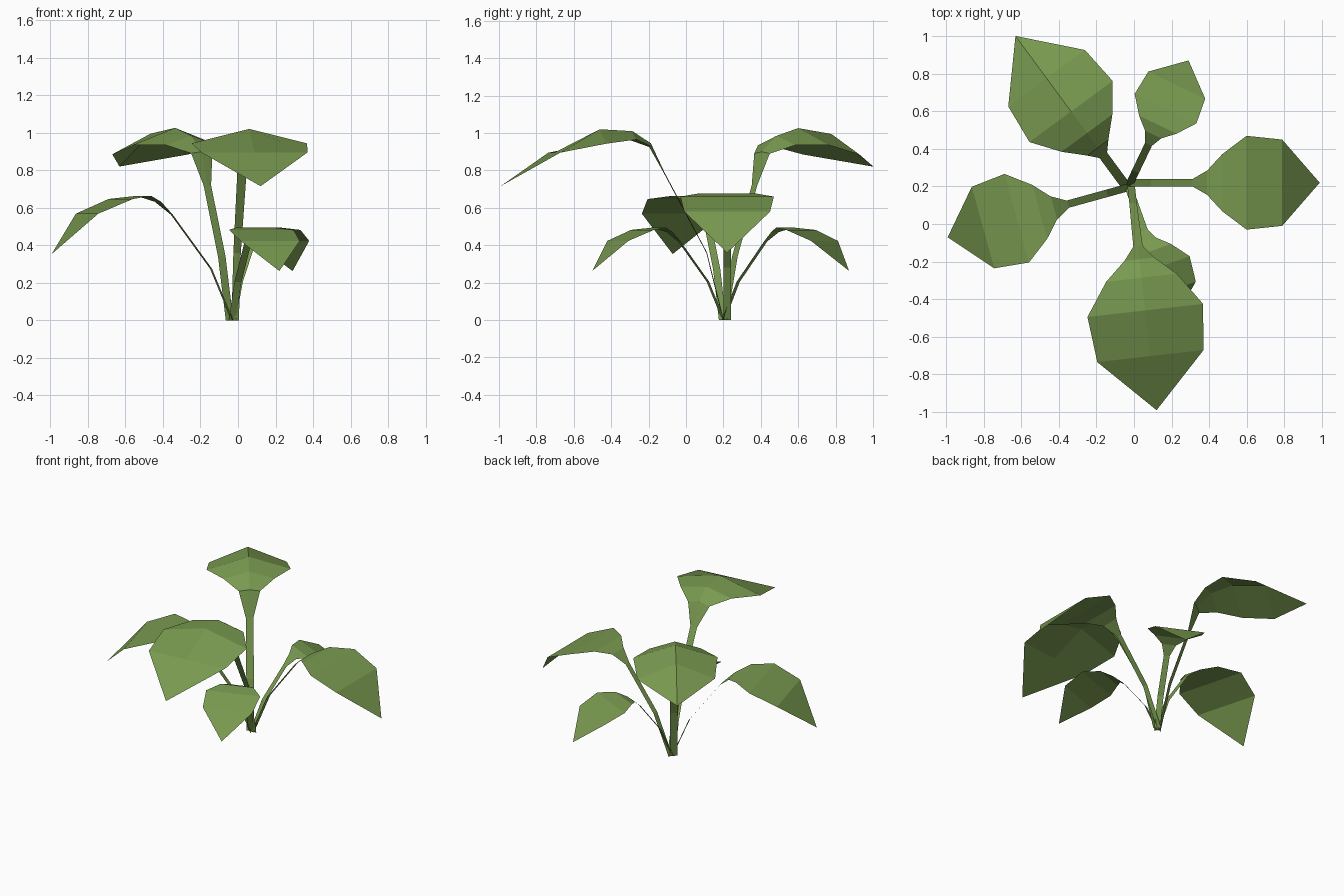
import bpy, bmesh, math

if "Cube" in bpy.data.objects:
    bpy.data.objects.remove(bpy.data.objects["Cube"])

green = bpy.data.materials.new("leaf green")
green.diffuse_color = (0.19, 0.32, 0.08, 1)
green.use_nodes = True
green.node_tree.nodes["Principled BSDF"].inputs["Base Color"].default_value = green.diffuse_color

# Leaf rows: (distance from root, height of midrib, half width, drop of edges)
FLAT = [(0, 0, .02, 0), (.12, .28, .02, 0), (.342, .575, .02, 0), (.42, .645, .065, 0),
        (.50, .677, .152, 0), (.63, .66, .25, 0), (.82, .58, .23, 0), (1.02, .36, 0, 0)]
FRONT = [(0, 0, .02, 0), (.09, .36, .02, 0), (.32, .79, .025, 0), (.39, .945, .08, .02),
         (.49, 1.01, .19, .045), (.665, 1.02, .31, .077), (.91, .895, .285, 0), (1.2, .715, 0, 0)]
BACK = [(0, 0, .025, 0), (.07, .34, .025, 0), (.20, .72, .025, 0), (.25, .90, .07, .01),
        (.347, .985, .168, .05), (.49, 1.026, .275, .09), (.71, .995, .254, .11), (.99, .82, 0, 0)]


def leaf(name, rows, root, tip, scale=1.0):
    """Bent sheet of stalk and blade running from root towards tip."""
    dx, dy = tip[0] - root[0], tip[1] - root[1]
    n = math.hypot(dx, dy)
    dx, dy = dx / n, dy / n
    bm = bmesh.new()
    prev = None
    for r, z, w, drop in rows:
        r, z, w, drop = r * scale, z * scale, w * (scale if w > .03 else 1), drop * scale
        sides = (-1, 0, 1) if w else (0,)
        cur = [bm.verts.new((root[0] + dx * r - dy * w * s,
                             root[1] + dy * r + dx * w * s,
                             z - drop * abs(s))) for s in sides]
        if prev:
            for i in range(2):
                if w:
                    bm.faces.new((prev[i], cur[i], cur[i + 1], prev[i + 1]))
                else:
                    bm.faces.new((prev[i], cur[0], prev[i + 1]))
        prev = cur
    bm.normal_update()
    # Upper side of the blade faces up
    if sum(f.normal.z * f.calc_area() for f in bm.faces) < 0:
        bmesh.ops.reverse_faces(bm, faces=bm.faces[:])
    me = bpy.data.meshes.new(name)
    bm.to_mesh(me)
    bm.free()
    me.materials.append(green)
    ob = bpy.data.objects.new(name, me)
    bpy.context.collection.objects.link(ob)


# Two tall folded leaves
leaf("tall_front_leaf", FRONT, (-.015, .2), (.12, -.99))
leaf("tall_back_leaf", BACK, (-.045, .205), (-.63, 1.0))
# Two middle leaves
leaf("right_leaf", FLAT, (-.03, .22), (.99, .22))
leaf("left_leaf", FLAT, (-.03, .195), (-.99, -.07), .98)
# Two small leaves
leaf("small_back_leaf", FLAT, (-.03, .2), (.29, .87), .73)
leaf("small_front_leaf", FLAT, (-.03, .2), (.22, -.50), .73)
